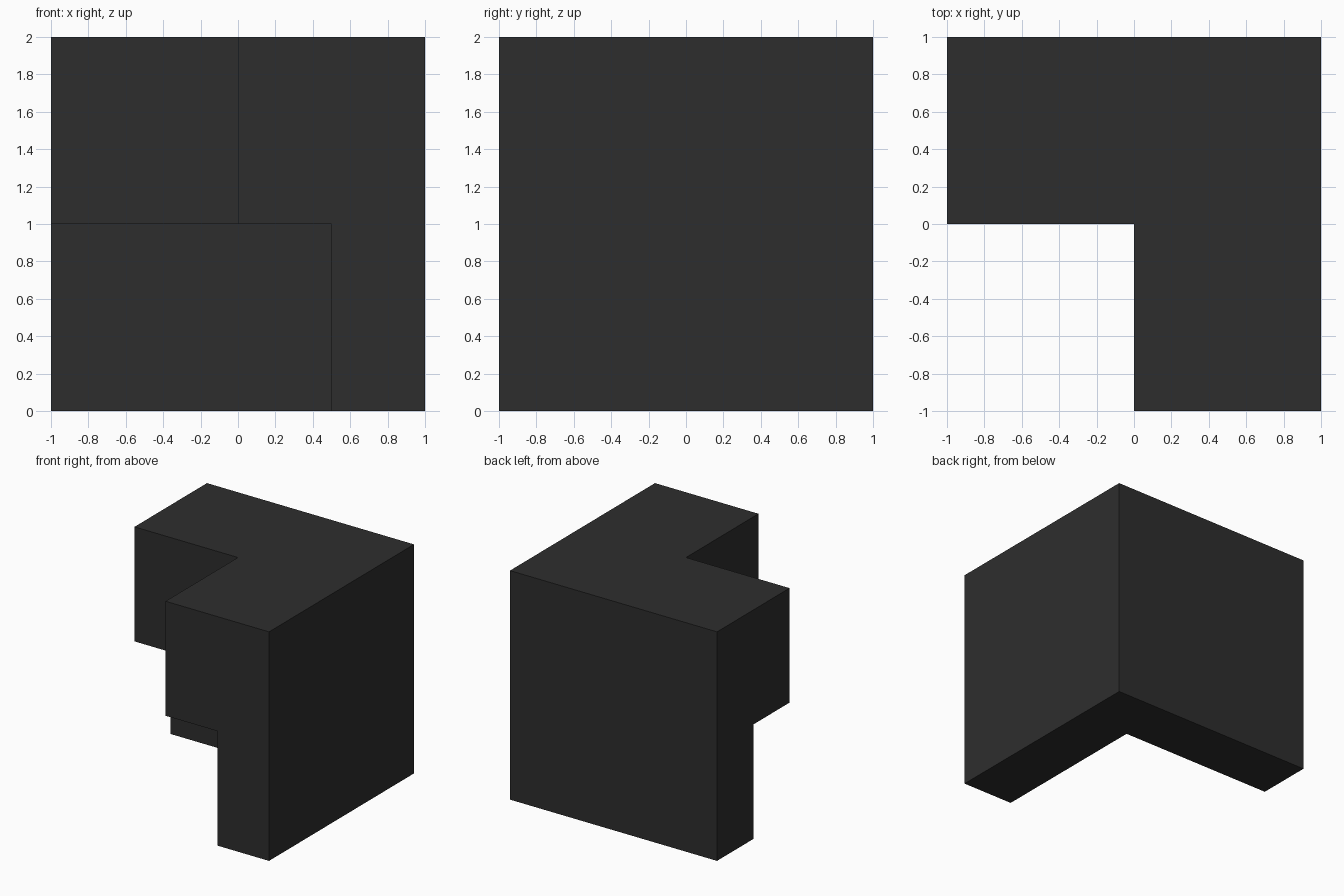
import bpy

if "Cube" in bpy.data.objects:
    bpy.data.objects.remove(bpy.data.objects["Cube"])


def box(name, lo, hi):
    """Axis-aligned box between two corners."""
    centre = [(a + b) / 2 for a, b in zip(lo, hi)]
    size = [b - a for a, b in zip(lo, hi)]
    bpy.ops.mesh.primitive_cube_add(size=1, location=centre)
    obj = bpy.context.object
    obj.name = name
    obj.scale = size
    bpy.ops.object.transform_apply(location=True, rotation=False, scale=True)
    return obj


charcoal = bpy.data.materials.new("charcoal")
charcoal.diffuse_color = (0.027, 0.027, 0.027, 1)
charcoal.use_nodes = True
charcoal.node_tree.nodes["Principled BSDF"].inputs["Base Color"].default_value = charcoal.diffuse_color

# Full corner block
block = box("corner_block", (-1, -1, 0), (1, 1, 2))
block.data.materials.append(charcoal)

# Front-left corner is notched full height, and deeper in the lower half
notches = [
    box("full_height_notch", (-1.5, -1.5, -0.5), (0, 0, 2.5)),
    box("lower_notch", (-1.5, -1.5, -0.5), (0.5, 0.5, 1)),
]
for notch in notches:
    notch.hide_render = True
    cut = block.modifiers.new(notch.name, "BOOLEAN")
    cut.operation = "DIFFERENCE"
    cut.solver = "EXACT"
    cut.object = notch

# Bake the cuts and clear the cutters
bpy.context.view_layer.objects.active = block
for notch in notches:
    bpy.ops.object.modifier_apply(modifier=notch.name)
    bpy.data.objects.remove(notch)
